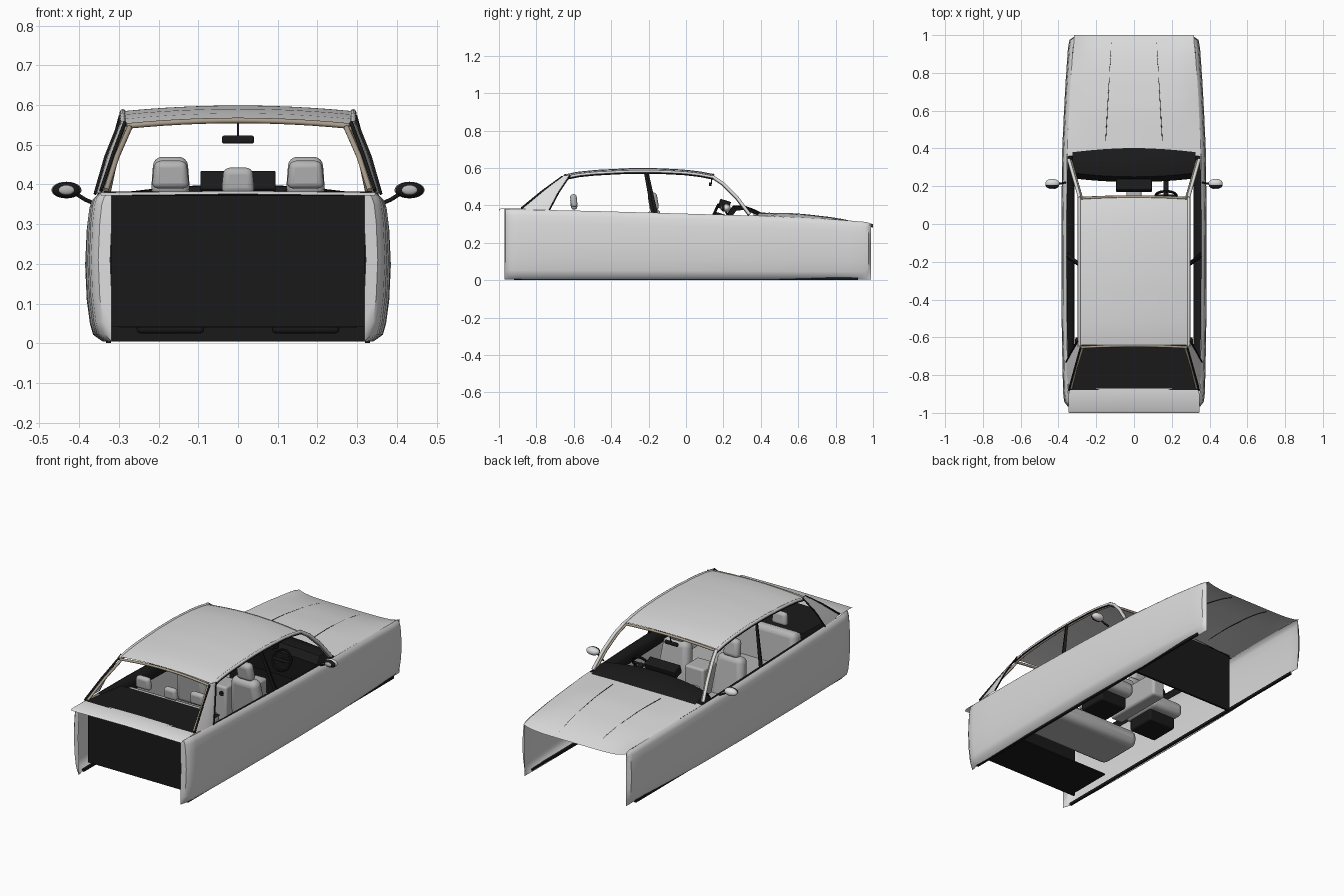
import bpy, bmesh, math
from mathutils import Vector

cube = bpy.data.objects.get("Cube")
if cube:
    bpy.data.objects.remove(cube, do_unlink=True)


def material(name, rgb):
    m = bpy.data.materials.new(name)
    m.use_nodes = True
    m.diffuse_color = (*rgb, 1)
    m.node_tree.nodes["Principled BSDF"].inputs["Base Color"].default_value = (*rgb, 1)
    return m


PAINT = material("light grey paint", (0.72, 0.72, 0.72))
BLACK = material("black trim", (0.01, 0.01, 0.01))
TAN = material("tan lining", (0.4, 0.34, 0.26))
SEAT = material("grey upholstery", (0.46, 0.46, 0.46))


def finish(obj, mat, angle=40):
    obj.data.materials.append(mat)
    bpy.ops.object.select_all(action="DESELECT")
    obj.select_set(True)
    bpy.context.view_layer.objects.active = obj
    if obj.type == "MESH":
        bpy.ops.object.shade_smooth_by_angle(angle=math.radians(angle))
    return obj


def sheet(name, rows, mat, mirror=False):
    """Surface lofted through equal-length rows of points."""
    bm = bmesh.new()
    grid = [[bm.verts.new(p) for p in row] for row in rows]
    for a, b in zip(grid, grid[1:]):
        for i in range(len(a) - 1):
            bm.faces.new((a[i], a[i + 1], b[i + 1], b[i]))
    bmesh.ops.recalc_face_normals(bm, faces=bm.faces)
    me = bpy.data.meshes.new(name)
    bm.to_mesh(me)
    bm.free()
    obj = bpy.data.objects.new(name, me)
    bpy.context.collection.objects.link(obj)
    if mirror:
        obj.modifiers.new("Mirror", "MIRROR")
    return finish(obj, mat)


def box(name, centre, size, mat, bevel=0.0, tilt=0.0, top=1.0):
    """Box, optionally rounded, tilted about x and narrowed towards its top."""
    bpy.ops.mesh.primitive_cube_add(size=1, location=centre)
    obj = bpy.context.object
    obj.name = name
    for v in obj.data.vertices:
        if v.co.z > 0:
            v.co.x *= top
        v.co = Vector(a * b for a, b in zip(v.co, size))
    obj.rotation_euler.x = tilt
    if bevel:
        mod = obj.modifiers.new("Bevel", "BEVEL")
        mod.width, mod.segments = bevel, 4
    return finish(obj, mat)


def tube(name, points, radius, mat, mirror=False):
    cu = bpy.data.curves.new(name, "CURVE")
    cu.dimensions = "3D"
    cu.bevel_depth, cu.bevel_resolution = radius, 2
    cu.use_fill_caps = True
    for sx in ((1, -1) if mirror else (1,)):
        sp = cu.splines.new("POLY")
        sp.points.add(len(points) - 1)
        for p, co in zip(sp.points, points):
            p.co = (sx * co[0], co[1], co[2], 1)
    obj = bpy.data.objects.new(name, cu)
    bpy.context.collection.objects.link(obj)
    return finish(obj, mat)


def lerp(table, t):
    for (a, u), (b, v) in zip(table, table[1:]):
        if t <= b:
            return u + (v - u) * (t - a) / (b - a)
    return table[-1][1]


# body sides: one bulged section swept along the length, both ends curling inwards
HALF = [(-0.97, 0.322), (-0.965, 0.352), (-0.94, 0.37), (-0.9, 0.375), (-0.6, 0.383),
        (0, 0.385), (0.4, 0.38), (0.7, 0.366), (0.93, 0.35), (0.975, 0.342), (0.99, 0.318)]
TOP = [(-0.97, 0.38), (-0.5, 0.37), (0.3, 0.347), (0.45, 0.343), (0.75, 0.328), (0.97, 0.311), (0.99, 0.3)]
SECTION = [(0.045, 0), (0.02, 0.05), (0.012, 0.13), (0.004, 0.3), (0, 0.55),
           (0.004, 0.8), (0.009, 0.92), (0.015, 0.97), (0.027, 1)]
LIP = 0.318
stations = [-0.97, -0.965, -0.955, -0.94, -0.9, -0.75, -0.5, -0.25, 0, 0.2, 0.4, 0.6, 0.75, 0.88,
            0.93, 0.96, 0.975, 0.985, 0.99]
sheet("body_side", [[(max(lerp(HALF, y) - d, LIP), y, 0.004 + (lerp(TOP, y) - 0.004) * f)
                     for d, f in SECTION] for y in stations], PAINT, True)
for s in (1, -1):
    box("sill", (s * 0.326, 0, 0.008), (0.012, 1.84, 0.014), BLACK)

# bonnet, falling to the nose between raised wing crests
CROWN = [(0.36, 0.362), (0.6, 0.357), (0.8, 0.334), (0.92, 0.309), (1.0, 0.28)]
rows = []
for i in range(13):
    y = 0.36 + 0.64 * i / 12
    edge = max(lerp(HALF, y) - 0.027, LIP)
    zc, ze = lerp(CROWN, y), lerp(TOP, y)
    power = 2 + 4 * i / 12
    rows.append([(edge * k / 10, y, ze + (zc - ze) * (1 - abs(k / 10) ** power)) for k in range(-10, 11)])
sheet("bonnet", rows, PAINT)
for s in (1, -1):
    tube("bonnet_crease", [(s * (0.15 - 0.03 * i / 8), 0.44 + 0.065 * i,
                           lerp(CROWN, 0.44 + 0.065 * i) - 0.001) for i in range(9)], 0.0015, BLACK)

# boot lid, boot box and parcel shelf
sheet("boot_lid", [[(-w, y, z), (0, y, z + 0.004), (w, y, z)]
                   for y, w, z in ((-1, 0.345, 0.372), (-0.99, 0.347, 0.38), (-0.87, 0.345, 0.38))], PAINT)
box("boot_wall", (0, -0.88, 0.207), (0.64, 0.01, 0.33), BLACK)
box("boot_floor", (0, -0.74, 0.044), (0.6, 0.28, 0.008), BLACK)
sheet("parcel_shelf", [[(-w, y, z), (w, y, z)] for y, w, z in
                       ((-0.88, 0.34, 0.382), (-0.6, 0.31, 0.37))], BLACK)
box("firewall", (0, 0.4, 0.175), (0.66, 0.012, 0.34), BLACK)

# roof
ARC = [(-0.66, 0.563), (-0.58, 0.58), (-0.48, 0.59), (-0.3, 0.599), (-0.15, 0.599),
       (0, 0.591), (0.08, 0.581), (0.15, 0.567)]
rows = []
for i in range(15):
    y = -0.64 + 0.78 * i / 14
    rows.append([(0.286 * k / 6, y - 0.01 * (k / 6) ** 2 * (1 if y > 0 else 0),
                  lerp(ARC, y) - 0.014 * (k / 6) ** 2) for k in range(-6, 7)])
sheet("roof", rows, PAINT)
rail = [(0.29, -0.65 + 0.08 * i, lerp(ARC, -0.65 + 0.08 * i) - 0.017) for i in range(11)]
tube("roof_rail", rail, 0.008, PAINT, True)
tube("roof_rail_lining", [(x - 0.008, y, z - 0.007) for x, y, z in rail], 0.006, TAN, True)
tube("roof_gutter", [(x + 0.004, y, z - 0.009) for x, y, z in rail], 0.0035, BLACK, True)

# windscreen pillars and window frames
a_pillar = [(0.288, 0.14, 0.555), (0.305, 0.2, 0.515), (0.325, 0.27, 0.445), (0.345, 0.34, 0.352)]
tube("front_pillar", a_pillar, 0.009, PAINT, True)
tube("front_pillar_lining", [(x - 0.012, y - 0.004, z - 0.004) for x, y, z in a_pillar], 0.006, TAN, True)
tube("rear_frame", [(0.332, -0.87, 0.385), (0.305, -0.76, 0.47), (0.273, -0.66, 0.543)], 0.007, TAN, True)
tube("rear_seal", [(0.345, -0.88, 0.385), (0.315, -0.77, 0.475), (0.285, -0.66, 0.555)], 0.005, BLACK, True)
for y, name in ((0.145, "windscreen_header"), (-0.645, "rear_header")):
    tube(name, [(0.28 * k / 6, y - 0.008 * (k / 6) ** 2, lerp(ARC, y) - 0.005 - 0.014 * (k / 6) ** 2)
                for k in range(-6, 7)], 0.007, TAN)
sheet("rear_quarter", [
    [(0.342, -0.885, 0.38), (0.314, -0.77, 0.478), (0.285, -0.655, 0.56)],
    [(0.356, -0.8, 0.378), (0.327, -0.72, 0.475), (0.293, -0.64, 0.56)],
    [(0.357, -0.73, 0.376), (0.33, -0.68, 0.47), (0.295, -0.62, 0.56)]], PAINT, True)
tube("quarter_seal", [(0.36, -0.73, 0.376), (0.333, -0.68, 0.47), (0.297, -0.62, 0.56)], 0.004, BLACK, True)
sheet("centre_pillar", [[(0.352, -0.185, 0.355), (0.293, -0.225, 0.575)],
                        [(0.36, -0.17, 0.355), (0.3, -0.21, 0.575)],
                        [(0.352, -0.15, 0.355), (0.293, -0.2, 0.575)]], BLACK, True)

# door tops
sheet("door_trim", [[(lerp(HALF, y) - 0.028, y, lerp(TOP, y) - 0.002), (0.33, y, lerp(TOP, y) - 0.012),
                     (0.316, y, lerp(TOP, y) - 0.03), (0.316, y, lerp(TOP, y) - 0.07)]
                    for y in stations if -0.8 < y < 0.41], BLACK, True)

# dashboard, screen and console with rear air vents
dash = [(0.41, 0.357), (0.37, 0.378), (0.31, 0.4), (0.25, 0.398), (0.222, 0.36), (0.235, 0.22)]
sheet("dashboard", [[(0.325 * k / 6, y + 0.02 * (k / 6) ** 2 * (y < 0.3), z - 0.025 * (k / 6) ** 2)
                     for k in range(-6, 7)] for y, z in dash], BLACK)
box("centre_screen", (0, 0.205, 0.403), (0.19, 0.06, 0.05), BLACK, 0.005, -0.3)
box("console", (0, 0.03, 0.13), (0.08, 0.36, 0.14), SEAT, 0.015)
box("console_armrest", (0, -0.13, 0.2), (0.12, 0.12, 0.2), SEAT, 0.012)
for s in (1, -1):
    bpy.ops.mesh.primitive_cylinder_add(vertices=16, radius=0.014, depth=0.006, rotation=(math.pi / 2, 0, 0),
                                        location=(s * 0.03, -0.191, 0.26))
    bpy.context.object.name = "rear_air_vent"
    finish(bpy.context.object, BLACK)

# steering wheel
bpy.ops.mesh.primitive_torus_add(location=(0.17, 0.15, 0.355), rotation=(math.radians(65), 0, 0),
                                 major_radius=0.055, minor_radius=0.007,
                                 major_segments=24, minor_segments=8)
bpy.context.object.name = "steering_wheel"
finish(bpy.context.object, BLACK)
tube("steering_column", [(0.17, 0.15, 0.355), (0.17, 0.26, 0.32)], 0.013, BLACK)
tube("wheel_spokes", [(0.12, 0.15, 0.355), (0.22, 0.15, 0.355)], 0.007, BLACK)

# seats
for s in (1, -1):
    x = s * 0.17
    box("front_seat_base", (x, -0.05, 0.06), (0.17, 0.17, 0.07), BLACK, 0.01)
    box("front_seat_cushion", (x, -0.04, 0.13), (0.21, 0.25, 0.08), SEAT, 0.03)
    box("front_seat_back", (x, -0.155, 0.255), (0.21, 0.07, 0.25), SEAT, 0.03, 0.16, 0.75)
    box("front_headrest", (x, -0.175, 0.42), (0.1, 0.05, 0.1), SEAT, 0.022, 0.16, 0.85)
    box("rear_headrest", (x, -0.6, 0.425), (0.095, 0.035, 0.07), SEAT, 0.016, 0.1, 0.85)
box("rear_bench", (0, -0.46, 0.14), (0.6, 0.28, 0.1), SEAT, 0.04)
box("rear_backrest", (0, -0.59, 0.25), (0.6, 0.08, 0.24), SEAT, 0.03, 0.12, 0.95)
box("centre_headrest", (0, -0.6, 0.41), (0.085, 0.035, 0.065), SEAT, 0.016, 0.1, 0.85)

# mirrors
box("cabin_mirror", (0, 0.13, 0.513), (0.08, 0.015, 0.02), BLACK, 0.005)
tube("cabin_mirror_stalk", [(0, 0.135, 0.515), (0, 0.14, 0.56)], 0.003, BLACK)
tube("mirror_stalk", [(0.362, 0.22, 0.352), (0.385, 0.215, 0.362), (0.41, 0.21, 0.378)], 0.005, BLACK, True)
for s in (1, -1):
    for name, dy, size, mat in (("mirror_shell", 0.005, (0.038, 0.024, 0.021), PAINT),
                                ("mirror_rim", -0.006, (0.036, 0.018, 0.02), BLACK),
                                ("mirror_glass", -0.019, (0.02, 0.007, 0.012), SEAT)):
        bpy.ops.mesh.primitive_uv_sphere_add(segments=20, ring_count=12, radius=1,
                                             location=(s * 0.432, 0.21 + dy, 0.386))
        obj = bpy.context.object
        obj.name, obj.scale = name, size
        finish(obj, mat, 60)
